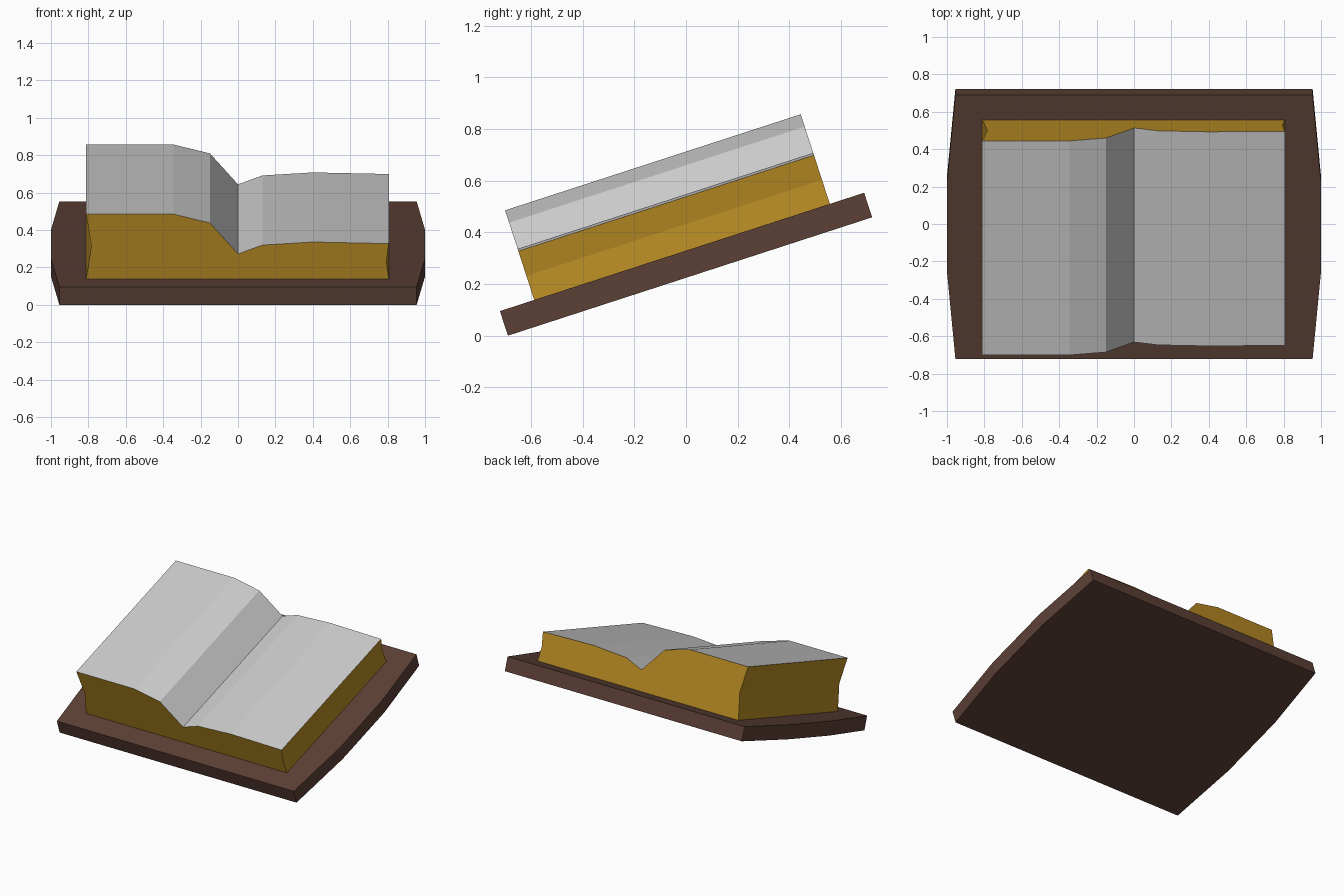
import bpy, math

if "Cube" in bpy.data.objects:
    bpy.data.objects.remove(bpy.data.objects["Cube"])

TILT = math.radians(18)
ORIGIN = (0, 0.0155, 0.2292)


def material(name, rgb):
    m = bpy.data.materials.new(name)
    m.diffuse_color = (*rgb, 1)
    m.use_nodes = True
    m.node_tree.nodes["Principled BSDF"].inputs["Base Color"].default_value = m.diffuse_color
    return m


def make(name, verts, faces, mat=None):
    me = bpy.data.meshes.new(name)
    me.from_pydata(verts, [], faces)
    ob = bpy.data.objects.new(name, me)
    bpy.context.collection.objects.link(ob)
    ob.location = ORIGIN
    ob.rotation_euler.x = TILT
    if mat:
        me.materials.append(mat)
    return ob


def sweep(profile, half):
    """Copy an (x, z) profile to the front and back ends."""
    return [(x, y, z) for y in (-half, half) for x, z in profile]


brown = material("brown_leather", (0.107, 0.051, 0.037))
gold = material("gold_edges", (0.48, 0.26, 0.017))

# Cover board: bowed sides, seen from above counter-clockwise
L, T = 0.7417, 0.1
right = [(0.955, -L), (1, -0.25), (1, 0.25), (0.955, L)]
outline = right + [(-x, -y) for x, y in right]
n = len(outline)
verts = [(x, y, z) for z in (0, T) for x, y in outline]
faces = [tuple(reversed(range(n))), tuple(range(n, 2 * n))]
faces += [(i, (i + 1) % n, (i + 1) % n + n, i + n) for i in range(n)]
make("cover_board", verts, faces, brown)

# Open page curve, left to right, as heights above the board
HALF = 0.602
curve = [(-0.812, 0.365), (-0.345, 0.365), (-0.15, 0.315), (0, 0.141),
         (0.13, 0.191), (0.4, 0.208), (0.806, 0.199)]
top = [(x, T + h) for x, h in curve]
k = len(top)

# Page surface: bare grey strip on top of the block
make("page_surface", sweep(top, HALF),
     [(i, i + 1, i + 1 + k, i + k) for i in range(k - 1)])

# Page block: pinched fore edges, flat ends and base, topped by the page surface
loop = top + [(0.794, T + 0.098), (0.806, T), (-0.812, T), (-0.784, T + 0.184)]
n = len(loop)
faces = [tuple(reversed(range(n))), tuple(range(n, 2 * n))]
faces += [(i, (i + 1) % n, (i + 1) % n + n, i + n) for i in range(k - 1, n)]
make("page_block", sweep(loop, HALF), [], gold)
block = bpy.data.objects["page_block"]
block.data.clear_geometry()
block.data.from_pydata(sweep(loop, HALF), [], faces)

# Consistent outward normals: end caps and sides share one winding
import bmesh
bm = bmesh.new()
bm.from_mesh(block.data)
bmesh.ops.recalc_face_normals(bm, faces=bm.faces)
front = min(bm.faces, key=lambda f: f.calc_center_median().y)
if front.normal.y > 0:
    bmesh.ops.reverse_faces(bm, faces=bm.faces)
bm.to_mesh(block.data)
bm.free()
